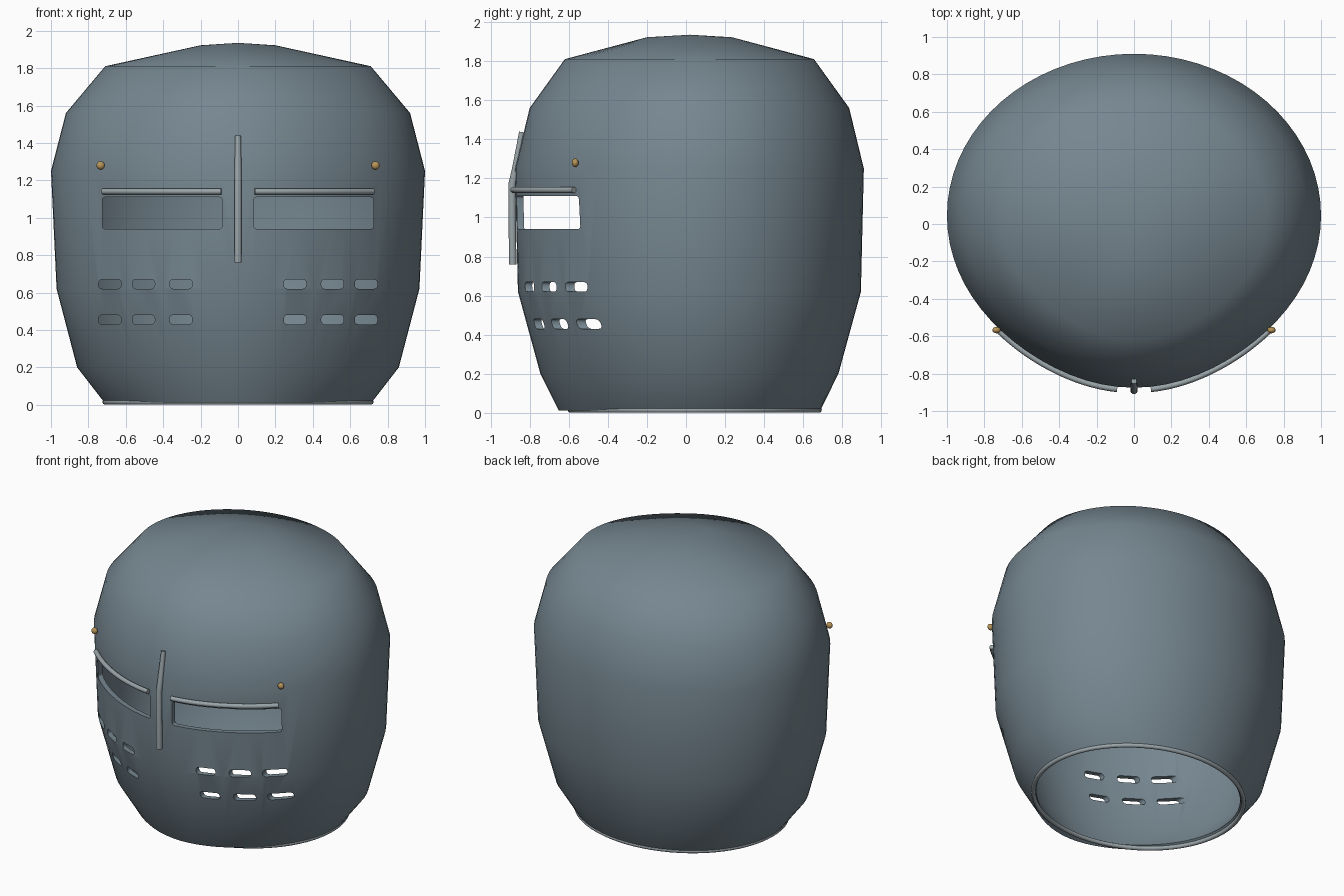
import bpy, bmesh, math

if "Cube" in bpy.data.objects:
    bpy.data.objects.remove(bpy.data.objects["Cube"])

CY = 0.045      # centre of the elliptical rings
RIDGE = 0.055   # forward push of the face ridge
# z, half width, half depth
PROFILE = [(0.013, 0.715, 0.642), (0.2, 0.86, 0.735), (0.62, 0.97, 0.85), (1.25, 1.0, 0.865),
           (1.56, 0.92, 0.79), (1.81, 0.71, 0.61), (1.922, 0.2, 0.19)]
SEG = 72


def material(name, col):
    m = bpy.data.materials.new(name)
    m.diffuse_color = (*col, 1)
    m.use_nodes = True
    m.node_tree.nodes["Principled BSDF"].inputs["Base Color"].default_value = m.diffuse_color
    return m


STEEL = material("blue_steel", (0.18, 0.24, 0.28))
TRIM = material("light_steel", (0.32, 0.37, 0.39))
BRASS = material("brass", (0.48, 0.30, 0.10))


def front_y(x, rx, ry):
    s = math.sqrt(max(0, 1 - (x / rx) ** 2))
    return CY - ry * s - RIDGE * s ** 6


def new_object(name, data, mat=None):
    ob = bpy.data.objects.new(name, data)
    bpy.context.collection.objects.link(ob)
    if mat:
        data.materials.append(mat)
    return ob


def activate(ob):
    bpy.ops.object.select_all(action='DESELECT')
    ob.select_set(True)
    bpy.context.view_layer.objects.active = ob


def finish(ob, angle=45):
    activate(ob)
    bpy.ops.object.convert(target='MESH')
    bpy.ops.object.shade_smooth_by_angle(angle=math.radians(angle))


def tube(name, pts, radius, cyclic=False, taper=None):
    cu = bpy.data.curves.new(name, 'CURVE')
    cu.dimensions = '3D'
    cu.bevel_depth = radius
    cu.bevel_resolution = 3
    cu.use_fill_caps = True
    sp = cu.splines.new('POLY')
    sp.points.add(len(pts) - 1)
    for i, p in enumerate(pts):
        sp.points[i].co = (*p, 1)
        sp.points[i].radius = taper[i] if taper else 1
    sp.use_cyclic_u = cyclic
    finish(new_object(name, cu, TRIM), 50)


# helmet shell: lofted rings with a ridge pushed out at the front
bm = bmesh.new()
rings = []
for z, rx, ry in PROFILE:
    ring = []
    for i in range(SEG):
        a = 2 * math.pi * i / SEG
        s = math.sin(a)
        y = CY + ry * s - RIDGE * max(0, -s) ** 6
        ring.append(bm.verts.new((rx * math.cos(a), y, z)))
    rings.append(ring)
for lo, hi in zip(rings, rings[1:]):
    for i in range(SEG):
        j = (i + 1) % SEG
        bm.faces.new((lo[i], lo[j], hi[j], hi[i]))
pole = bm.verts.new((0, 0.02, 1.935))
for i in range(SEG):
    bm.faces.new((rings[-1][i], rings[-1][(i + 1) % SEG], pole))
me = bpy.data.meshes.new("helmet_shell")
bm.to_mesh(me)
bm.free()
shell = new_object("helmet_shell", me, STEEL)
sol = shell.modifiers.new("thickness", 'SOLIDIFY')
sol.thickness = 0.035
sol.offset = -1

# cutters for eye slits and breathing slots
bm = bmesh.new()


def slot(cx, cz, w, h, r):
    prof = []
    for k, (sx, sz) in enumerate([(1, 1), (-1, 1), (-1, -1), (1, -1)]):
        for t in range(4):
            a = math.pi / 2 * (k + t / 3)
            prof.append((cx + sx * (w / 2 - r) + r * math.cos(a),
                         cz + sz * (h / 2 - r) + r * math.sin(a)))
    f = bm.faces.new([bm.verts.new((x, -1.2, z)) for x, z in prof])
    ext = bmesh.ops.extrude_face_region(bm, geom=[f])
    for v in ext['geom']:
        if isinstance(v, bmesh.types.BMVert):
            v.co.y = -0.2


for side in (-1, 1):
    slot(side * 0.405, 1.025, 0.64, 0.17, 0.015)
    for z in (0.645, 0.455):
        for x in (0.305, 0.505, 0.685):
            slot(side * x, z, 0.12, 0.05, 0.018)
bmesh.ops.recalc_face_normals(bm, faces=bm.faces)
me = bpy.data.meshes.new("slot_cutter")
bm.to_mesh(me)
bm.free()
cutter = new_object("slot_cutter", me)
cutter.hide_render = True
cut = shell.modifiers.new("slots", 'BOOLEAN')
cut.operation = 'DIFFERENCE'
cut.solver = 'EXACT'
cut.object = cutter
finish(shell)
bpy.data.objects.remove(cutter)

# neck rim: plain elliptical tube
tube("neck_rim", [(0.71 * math.cos(2 * math.pi * i / SEG),
                   CY + 0.635 * math.sin(2 * math.pi * i / SEG), 0.015) for i in range(SEG)],
     0.015, cyclic=True)

# brow bars above the eye slits and rivets at the temples
for side, label in ((-1, "left"), (1, "right")):
    pts = []
    for i in range(15):
        x = 0.09 + 0.63 * i / 14
        pts.append((side * x, front_y(x, 0.997, 0.862) - 0.016, 1.14))
    tube("brow_bar_" + label, pts, 0.016)
    bpy.ops.mesh.primitive_uv_sphere_add(segments=16, ring_count=10, radius=0.022,
                                         location=(side * 0.735, -0.567, 1.28))
    rivet = bpy.context.object
    rivet.name = "rivet_" + label
    rivet.scale.y = 0.8
    rivet.data.materials.append(BRASS)
    bpy.ops.object.shade_smooth()

# nose ridge bar
tube("nose_bar", [(0, -0.887, 0.76), (0, -0.89, 1.17), (0, -0.872, 1.25), (0, -0.84, 1.437)],
     0.02, taper=[1, 1, 0.95, 0.75])
